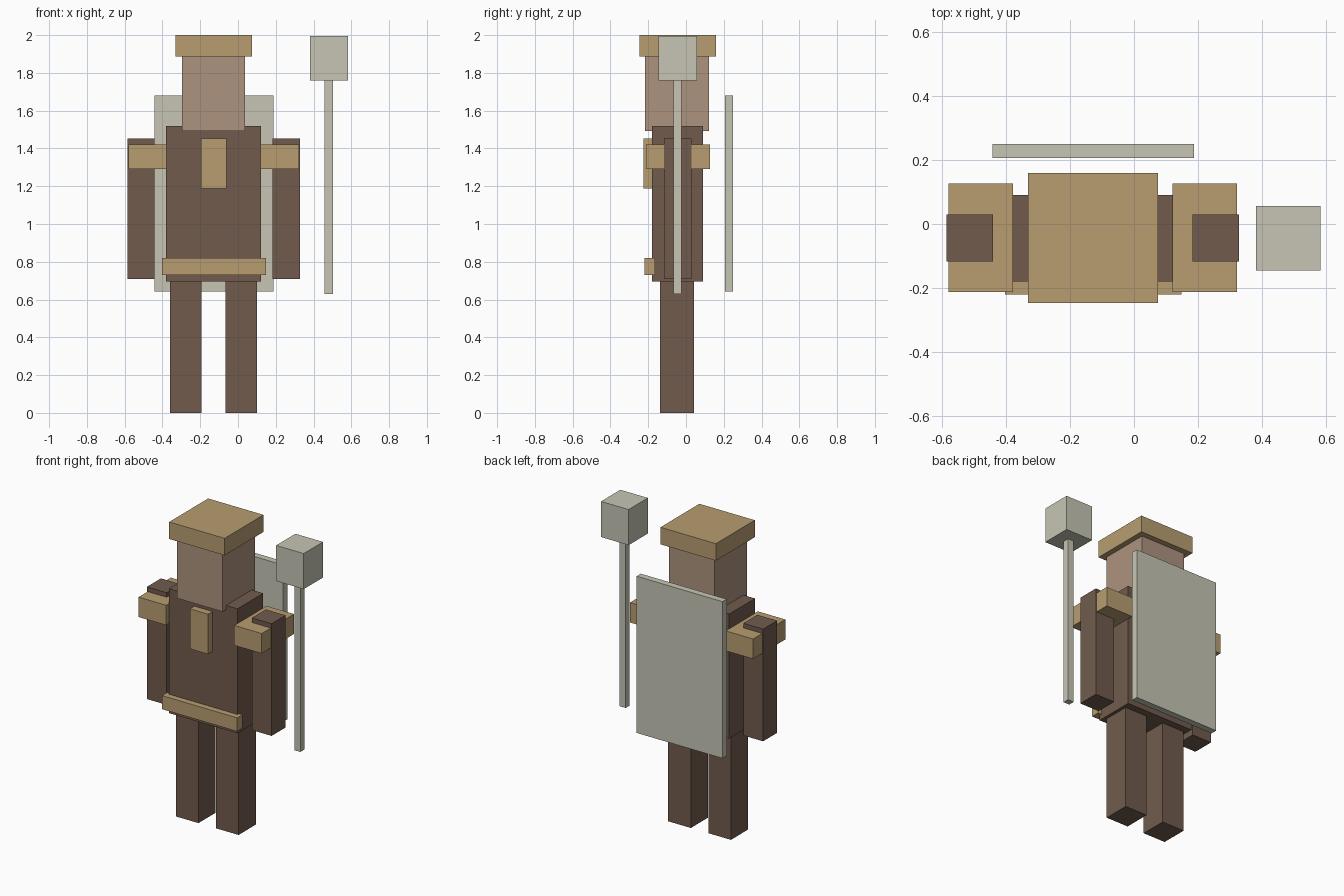
import bpy
import bmesh

if "Cube" in bpy.data.objects:
    bpy.data.objects.remove(bpy.data.objects["Cube"])

CX = -0.129  # the figure's own mirror line


def material(name, rgb):
    m = bpy.data.materials.new(name)
    m.diffuse_color = (*rgb, 1.0)
    m.use_nodes = True
    m.node_tree.nodes["Principled BSDF"].inputs["Base Color"].default_value = m.diffuse_color
    return m


CLOTH = material("brown_cloth", (0.165, 0.105, 0.075))
GOLD = material("tan_trim", (0.48, 0.34, 0.165))
SKIN = material("skin", (0.42, 0.295, 0.21))
STEEL = material("pale_steel", (0.57, 0.56, 0.46))


def box(name, x, y, z, mat):
    """Flat-faced box from (min, max) ranges on each axis."""
    mesh = bpy.data.meshes.new(name)
    bm = bmesh.new()
    bmesh.ops.create_cube(bm, size=1.0)
    size = [b - a for a, b in (x, y, z)]
    bmesh.ops.scale(bm, vec=size, verts=bm.verts)
    bm.to_mesh(mesh)
    bm.free()
    mesh.materials.append(mat)
    obj = bpy.data.objects.new(name, mesh)
    obj.location = [(a + b) / 2 for a, b in (x, y, z)]
    bpy.context.collection.objects.link(obj)
    return obj


def pair(name, inner, outer, y, z, mat):
    """Left and right copies, given as distances from the mirror line."""
    box("left_" + name, (CX + inner, CX + outer), y, z, mat)
    box("right_" + name, (CX - outer, CX - inner), y, z, mat)


# Body
box("torso", (-0.38, 0.122), (-0.18, 0.09), (0.695, 1.52), CLOTH)
pair("leg", 0.064, 0.23, (-0.138, 0.042), (0.0, 0.695), CLOTH)
pair("arm", 0.312, 0.457, (-0.117, 0.03), (0.709, 1.452), CLOTH)

# Head and hat
box("head", (-0.296, 0.038), (-0.216, 0.122), (1.492, 1.887), SKIN)
box("hat", (-0.331, 0.075), (-0.247, 0.16), (1.887, 2.0), GOLD)

# Trim
pair("shoulder_pad", 0.249, 0.451, (-0.212, 0.126), (1.29, 1.422), GOLD)
box("belt", (-0.403, 0.148), (-0.22, -0.164), (0.73, 0.82), GOLD)
box("chest_plate", (-0.195, -0.062), (-0.226, -0.17), (1.188, 1.453), GOLD)

# Back panel
box("back_panel", (-0.443, 0.187), (0.206, 0.25), (0.642, 1.68), STEEL)

# Hammer-like staff
box("staff_shaft", (0.459, 0.503), (-0.066, -0.024), (0.63, 1.76), STEEL)
box("staff_head", (0.381, 0.583), (-0.145, 0.057), (1.76, 1.996), STEEL)
